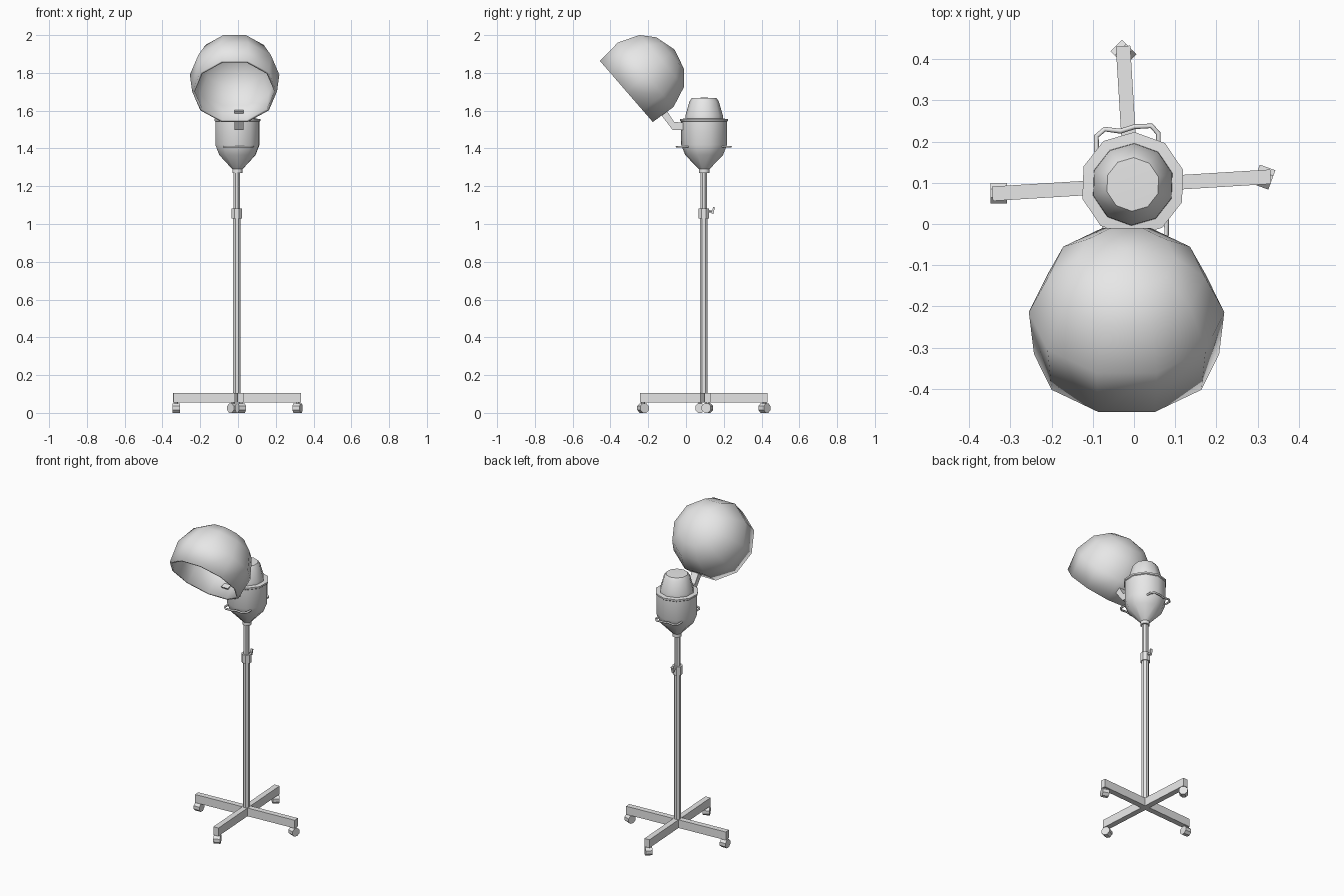
import bpy, bmesh
from math import sin, cos, pi, radians
from mathutils import Matrix, Vector

if "Cube" in bpy.data.objects:
    bpy.data.objects.remove(bpy.data.objects["Cube"])

grey = bpy.data.materials.new("plain_grey")
grey.use_nodes = True
GREY = (0.8, 0.8, 0.8, 1)
grey.diffuse_color = GREY
grey.node_tree.nodes["Principled BSDF"].inputs["Base Color"].default_value = GREY

AXIS = Vector((-0.006, 0.094, 0))   # centre line of the stand


def finish(name, bm, matrix=Matrix(), smooth=True):
    mesh = bpy.data.meshes.new(name)
    bm.to_mesh(mesh)
    bm.free()
    mesh.transform(matrix)
    mesh.materials.append(grey)
    ob = bpy.data.objects.new(name, mesh)
    bpy.context.collection.objects.link(ob)
    if smooth:
        bpy.ops.object.select_all(action='DESELECT')
        ob.select_set(True)
        bpy.context.view_layer.objects.active = ob
        bpy.ops.object.shade_smooth_by_angle(angle=radians(40))
    return ob


def lathe(name, profile, sides, matrix=Matrix(), turn=0.0):
    """Revolve (radius, height) points, listed bottom to top, about z."""
    bm = bmesh.new()
    rings = []
    for r, z in profile:
        count = sides if r > 0 else 1
        rings.append([bm.verts.new((r * cos(turn + 2 * pi * i / sides),
                                    r * sin(turn + 2 * pi * i / sides), z))
                      for i in range(count)])
    for a, b in zip(rings, rings[1:]):
        for i in range(sides):
            j = i + 1
            quad = [a[i % len(a)], a[j % len(a)], b[j % len(b)], b[i % len(b)]]
            bm.faces.new(list(dict.fromkeys(quad)))
    return finish(name, bm, matrix)


def rod(name, radius, length, sides, matrix, turn=0.0):
    h = length / 2
    return lathe(name, [(0, -h), (radius, -h), (radius, h), (0, h)], sides, matrix, turn)


def box(name, size, matrix):
    bm = bmesh.new()
    bmesh.ops.create_cube(bm, size=1, matrix=Matrix.Diagonal((*size, 1)))
    return finish(name, bm, matrix, False)


def at(x, y, z):
    return Matrix.Translation(AXIS + Vector((x, y, z)))


# Four-legged base, each leg with a swivelling caster
names = ["left", "back", "right", "front"]
swivels = [-20, 45, 0, 25]
for k, (side, swivel) in enumerate(zip(names, swivels)):
    spin = at(0, 0, 0) @ Matrix.Rotation(radians(3.5 + 90 * k), 4, 'Z')
    box(side + "_leg", (0.338, 0.035, 0.052), spin @ Matrix.Translation((0.169, 0, 0.08)))
    hub = spin @ Vector((0.322, 0, 0))
    caster = Matrix.Translation(hub) @ Matrix.Rotation(radians(swivel), 4, 'Z')
    rod(side + "_caster_stem", 0.01, 0.03, 6, caster @ Matrix.Translation((0, 0, 0.046)))
    rod(side + "_caster_wheel", 0.027, 0.04, 8,
        caster @ Matrix.Translation((0, 0, 0.0255)) @ Matrix.Rotation(pi / 2, 4, 'Y'), pi / 8)

# Telescopic pole, clamp collar and tightening knob
rod("lower_pole", 0.022, 0.98, 8, at(0, 0, 0.55), pi / 8)
rod("upper_pole", 0.019, 0.28, 8, at(0, 0, 1.16), pi / 8)
rod("clamp_collar", 0.03, 0.054, 8, at(0, 0, 1.055), pi / 8)
rod("knob_shaft", 0.007, 0.04, 6, at(0, 0.034, 1.067) @ Matrix.Rotation(pi / 2, 4, 'X'))
box("knob_wing", (0.014, 0.01, 0.036),
    at(0, 0.05, 1.072) @ Matrix.Rotation(radians(-15), 4, 'X'))

# Motor housing with funnel, lip and raised cap
lathe("motor_housing", [(0, 1.27), (0.028, 1.27), (0.028, 1.29), (0.1, 1.365),
                        (0.122, 1.42), (0.122, 1.542), (0.127, 1.546), (0.127, 1.556),
                        (0.1, 1.558), (0.099, 1.575), (0.078, 1.648), (0.065, 1.667),
                        (0, 1.669)],
      10, at(0.003, 0.002, 0), radians(16))

# Bent wire handles, front and back
bend = [(-0.085, 0.08), (-0.085, 0.119), (-0.065, 0.136), (-0.027, 0.131),
        (0.007, 0.142), (0.048, 0.144), (0.065, 0.126), (0.065, 0.09)]
for side, sign in (("back", 1), ("front", -1)):
    curve = bpy.data.curves.new(side + "_handle", 'CURVE')
    curve.dimensions = '3D'
    curve.bevel_depth = 0.006
    curve.bevel_resolution = 1
    curve.use_fill_caps = True
    line = curve.splines.new('POLY')
    line.points.add(len(bend) - 1)
    for p, (x, y) in zip(line.points, bend):
        p.co = (*(AXIS + Vector((sign * x, sign * y, 1.409))), 1)
    curve.materials.append(grey)
    ob = bpy.data.objects.new(side + "_handle", curve)
    bpy.context.collection.objects.link(ob)
    bpy.ops.object.select_all(action='DESELECT')
    ob.select_set(True)
    bpy.context.view_layer.objects.active = ob
    bpy.ops.object.convert(target='MESH')

# Cranked arm joining the housing to the hood
bm = bmesh.new()
outline = [(-0.145, 1.595), (-0.07, 1.497), (-0.015, 1.497),
           (-0.015, 1.537), (-0.063, 1.54), (-0.105, 1.605)]
face = bm.faces.new([bm.verts.new((-0.018, y, z)) for y, z in outline])
grown = bmesh.ops.extrude_face_region(bm, geom=[face])["geom"]
bmesh.ops.translate(bm, vec=(0.046, 0, 0),
                    verts=[v for v in grown if isinstance(v, bmesh.types.BMVert)])
bmesh.ops.recalc_face_normals(bm, faces=bm.faces)
finish("hood_arm", bm, smooth=False)

# Tilted ten-sided hood, open towards the front and below
hood = lathe("hood", [(0.2245, -0.1), (0.237, 0.035), (0.19, 0.148),
                      (0.118, 0.208), (0, 0.238)], 10,
             Matrix.Translation((-0.018, -0.24, 1.767)) @ Matrix.Rotation(radians(-49.1), 4, 'X'))
shell = hood.modifiers.new("shell", 'SOLIDIFY')
shell.thickness = 0.014
shell.offset = -1
